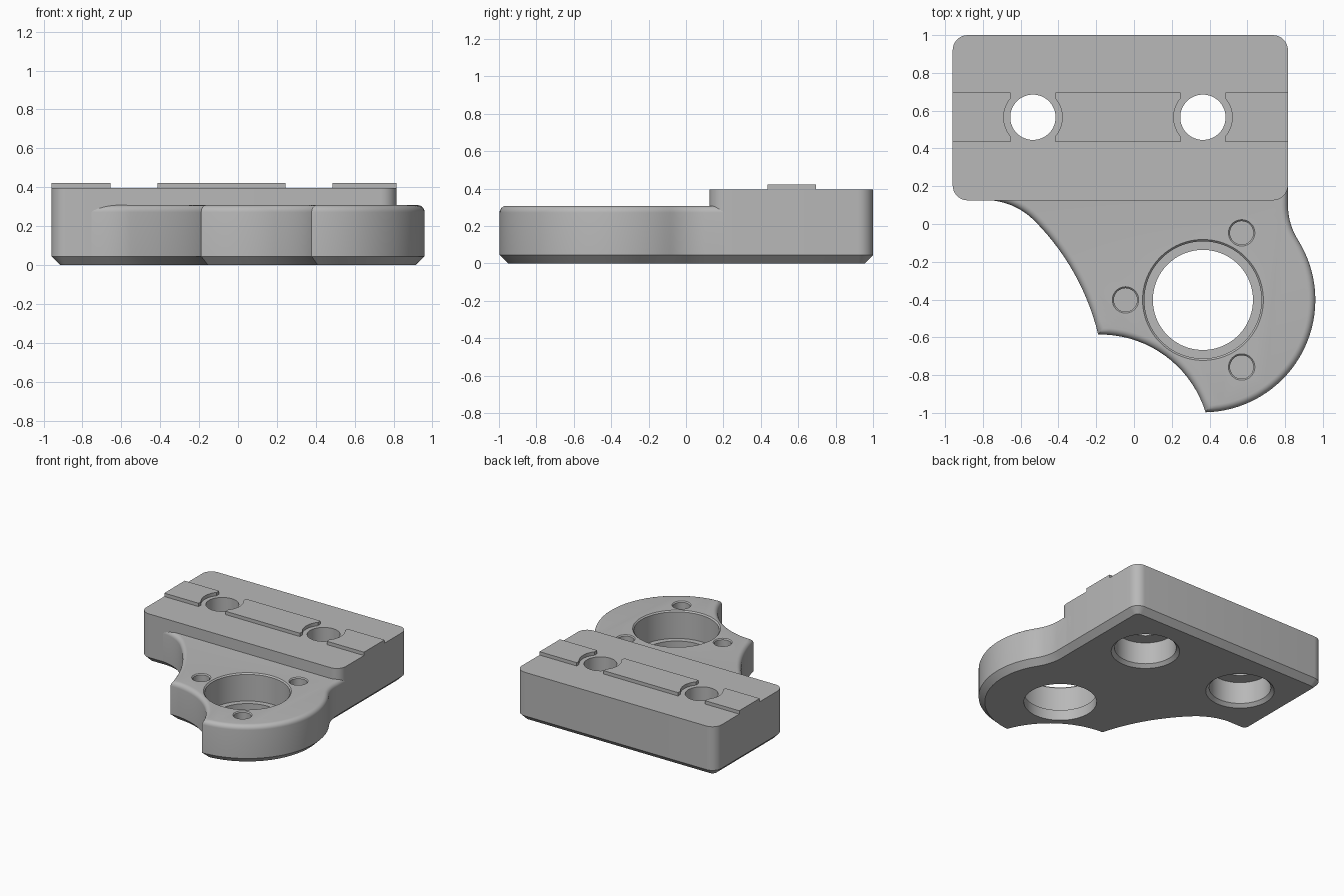
import bpy, bmesh
from math import atan2, cos, sin, pi, sqrt, hypot
from mathutils import Vector

cube = bpy.data.objects.get("Cube")
if cube:
    bpy.data.objects.remove(cube)

grey = bpy.data.materials.new("plain_grey")
grey.use_nodes = True
grey.diffuse_color = (0.48, 0.48, 0.48, 1)
grey.node_tree.nodes["Principled BSDF"].inputs["Base Color"].default_value = grey.diffuse_color

# Main dimensions
LEFT, RIGHT, FRONT, BACK = -0.96, 0.815, 0.125, 1.0
BLOCK_TOP, ARM_TOP, KEY_TOP = 0.395, 0.308, 0.422
CHAMFER, FILLET = 0.045, 0.036
BORE = Vector((0.365, -0.402))
BOLTS = [(-0.535, 0.565), (0.365, 0.565)]


def arc(center, radius, start, end, count):
    return [(center[0] + radius * cos(start + (end - start) * i / count),
             center[1] + radius * sin(start + (end - start) * i / count))
            for i in range(count + 1)]


def crossings(c1, r1, c2, r2):
    """Both points where two circles meet."""
    c1, c2 = Vector(c1), Vector(c2)
    gap = c2 - c1
    along = (gap.length_squared + r1 * r1 - r2 * r2) / (2 * gap.length)
    side = sqrt(r1 * r1 - along * along)
    unit = gap.normalized()
    normal = Vector((-unit.y, unit.x))
    return [c1 + unit * along + normal * s for s in (side, -side)]


def angle(center, point):
    return atan2(point[1] - center[1], point[0] - center[0])


def block_outline(d):
    r = 0.08
    corners = [(RIGHT - r, BACK - r), (LEFT + r, BACK - r),
               (LEFT + r, FRONT + r), (RIGHT - r, FRONT + r)]
    points = []
    for i, c in enumerate(corners):
        points += arc(c, r - d, i * pi / 2, (i + 1) * pi / 2, 8)
    return points


def arm_outline(d):
    """Arm contour moved inward by d: tangent arcs with two pointed tips."""
    lead, lead_r = Vector((-0.79, -0.243)), 0.37
    sweep_r = 1.28
    sweep = lead + Vector((1, 1)).normalized() * (lead_r - sweep_r)
    notch, notch_r = Vector((-0.18, -1.17)), 0.585
    round_r = 0.595
    # Neck arc touches both the straight side and the round end
    dx, dy = RIGHT - BORE.x, 0.1 - BORE.y
    neck_r = (dx * dx + dy * dy - round_r ** 2) / (2 * (round_r - dx))
    neck = Vector((RIGHT + neck_r, 0.1))
    lead_r, sweep_r, notch_r, neck_r = (r + d for r in (lead_r, sweep_r, notch_r, neck_r))
    round_r -= d
    tip_a = max(crossings(sweep, sweep_r, notch, notch_r), key=lambda p: p.y)
    tip_b = min(crossings(notch, notch_r, BORE, round_r), key=lambda p: p.y)
    turn = angle(BORE, neck)
    points = [(RIGHT - d, 0.25), (lead.x, 0.25)]
    points += arc(lead, lead_r, pi / 2, pi / 4, 10)
    points += arc(sweep, sweep_r, pi / 4, angle(sweep, tip_a), 14)[1:]
    points += arc(notch, notch_r, angle(notch, tip_a), angle(notch, tip_b), 18)[1:]
    points += arc(BORE, round_r, angle(BORE, tip_b), turn, 36)[1:]
    points += arc(neck, neck_r, turn + pi, pi, 10)[1:]
    return points


def loft(name, outline, levels):
    """Closed solid through the outline at each (height, inset) level."""
    bm = bmesh.new()
    rings = [[bm.verts.new((x, y, z)) for x, y in outline(d)] for z, d in levels]
    for low, high in zip(rings, rings[1:]):
        for i in range(len(low)):
            j = (i + 1) % len(low)
            bm.faces.new((low[i], low[j], high[j], high[i]))
    bm.faces.new(rings[0][::-1])
    bm.faces.new(rings[-1])
    bmesh.ops.recalc_face_normals(bm, faces=bm.faces)
    mesh = bpy.data.meshes.new(name)
    bm.to_mesh(mesh)
    bm.free()
    mesh.materials.append(grey)
    obj = bpy.data.objects.new(name, mesh)
    bpy.context.collection.objects.link(obj)
    return obj


def turned(center, levels, sides=64):
    """Round cutter with a (height, radius) profile."""
    def circle(inset):
        return arc(center, -inset, 0, 2 * pi, sides)[:-1]
    return loft("cutter", circle, [(z, -r) for z, r in levels])


def cut(obj, cutters):
    bpy.context.view_layer.objects.active = obj
    for cutter in cutters:
        cutter.hide_render = True
        mod = obj.modifiers.new("hole", "BOOLEAN")
        mod.operation = "DIFFERENCE"
        mod.solver = "EXACT"
        mod.object = cutter
        bpy.ops.object.modifier_apply(modifier=mod.name)
        bpy.data.objects.remove(cutter)


def smooth(obj):
    bpy.ops.object.select_all(action="DESELECT")
    obj.select_set(True)
    bpy.context.view_layer.objects.active = obj
    bpy.ops.object.shade_smooth_by_angle(angle=pi / 6)


# Mounting block with counterbored bolt holes
block = loft("mounting_block", block_outline,
             [(0, CHAMFER), (CHAMFER, 0), (BLOCK_TOP, 0)])
for bolt in BOLTS:
    cut(block, [turned(bolt, [(-0.1, 0.12), (0.6, 0.12)]),
                turned(bolt, [(-0.02, 0.27), (0.025, 0.225), (0.2, 0.225)])])
smooth(block)

# Arm with chamfered underside and rounded upper rim
rim = [(ARM_TOP - FILLET * (1 - sin(a)), FILLET * (1 - cos(a)))
       for a in (i * pi / 12 for i in range(7))]
arm = loft("bearing_arm", arm_outline, [(0, CHAMFER), (CHAMFER, 0)] + rim)
cut(arm, [turned(BORE, [(-0.1, 0.265), (0.2, 0.265)], 96),
          turned(BORE, [(0.085, 0.31), (ARM_TOP - 0.01, 0.31),
                        (ARM_TOP + 0.02, 0.34)], 96)])

# Three blind screw holes around the bore
for k in range(3):
    a = pi / 3 + k * 2 * pi / 3
    spot = BORE + Vector((cos(a), sin(a))) * 0.41
    cut(arm, [turned(spot, [(0.19, 0.062), (ARM_TOP - 0.008, 0.062),
                            (ARM_TOP + 0.02, 0.09)], 32)])
smooth(arm)

# Raised locating keys, scooped out around the bolt holes
ends = [LEFT, BOLTS[0][0] - 0.12, BOLTS[0][0] + 0.12,
        BOLTS[1][0] - 0.12, BOLTS[1][0] + 0.12, RIGHT]
for i, name in enumerate(("right_key", "middle_key", "left_key")):
    x0, x1 = ends[2 * i], ends[2 * i + 1]

    def key_outline(d):
        return [(x0, 0.435), (x1, 0.435), (x1, 0.695), (x0, 0.695)]

    key = loft(name, key_outline, [(BLOCK_TOP - 0.01, 0), (KEY_TOP, 0)])
    for bolt in BOLTS:
        if min(abs(bolt[0] - x0), abs(bolt[0] - x1)) < 0.15:
            cut(key, [turned(bolt, [(0.3, 0.155), (0.5, 0.155)])])
    smooth(key)
